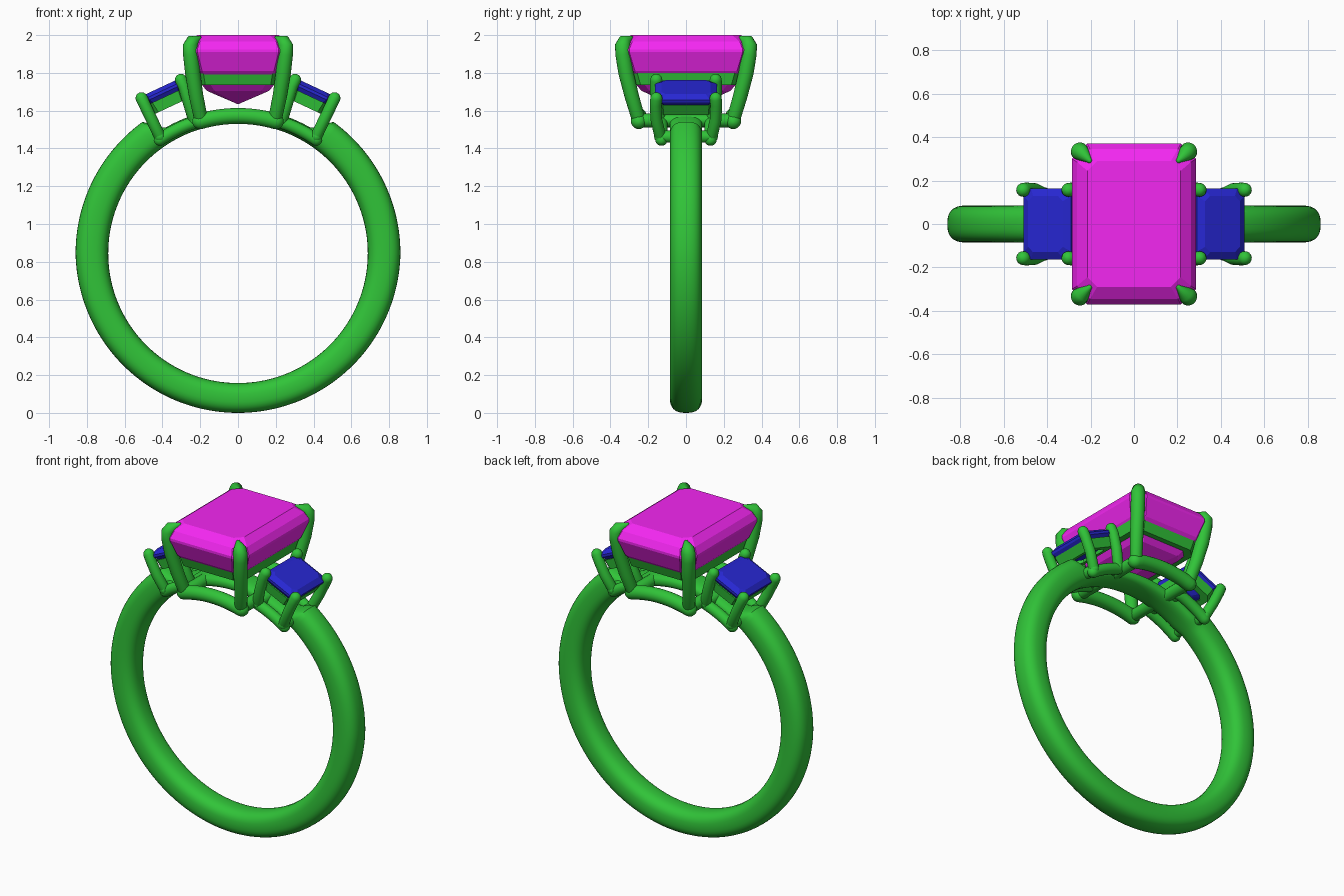
import bpy, bmesh
from math import sin, cos, pi, radians, copysign
from mathutils import Vector

if "Cube" in bpy.data.objects:
    bpy.data.objects.remove(bpy.data.objects["Cube"])


def material(name, rgb):
    m = bpy.data.materials.new(name)
    m.diffuse_color = (*rgb, 1)
    m.use_nodes = True
    m.node_tree.nodes["Principled BSDF"].inputs["Base Color"].default_value = m.diffuse_color
    return m


METAL = material("green_metal", (0.03, 0.55, 0.04))
PINK = material("magenta_gem", (0.9, 0.02, 0.88))
BLUE = material("blue_gem", (0.02, 0.02, 0.65))
CZ = 0.845                      # height of the finger hole centre


def skin(name, rings, mat, closed=False, smooth=None):
    """Join successive vertex rings with quads, capping the ends if open."""
    bm = bmesh.new()
    vs = [[bm.verts.new(p) for p in r] for r in rings]
    n = len(vs[0])
    pairs = list(zip(vs, vs[1:])) + ([(vs[-1], vs[0])] if closed else [])
    for a, b in pairs:
        for i in range(n):
            j = (i + 1) % n
            bm.faces.new((a[i], a[j], b[j], b[i]))
    if not closed:
        bm.faces.new(vs[0])
        bm.faces.new(vs[-1])
    bmesh.ops.recalc_face_normals(bm, faces=bm.faces)
    me = bpy.data.meshes.new(name)
    bm.to_mesh(me)
    bm.free()
    ob = bpy.data.objects.new(name, me)
    bpy.context.collection.objects.link(ob)
    me.materials.append(mat)
    if smooth:
        bpy.ops.object.select_all(action='DESELECT')
        ob.select_set(True)
        bpy.context.view_layer.objects.active = ob
        bpy.ops.object.shade_smooth_by_angle(angle=radians(smooth))
    return ob


def tube(name, pts, radii, sides=20):
    """Round wire with hemispherical ends."""
    pts = [Vector(p) for p in pts]
    if not isinstance(radii, (list, tuple)):
        radii = [radii] * len(pts)
    along = (pts[-1] - pts[0]).normalized()
    ref = Vector((1, 0, 0)) if abs(along.y) > 0.8 else Vector((0, 1, 0))
    d0, d1 = (pts[1] - pts[0]).normalized(), (pts[-1] - pts[-2]).normalized()
    st = []
    caps = [radians(a) for a in (85, 65, 45, 22)]
    for a in caps:
        st.append((pts[0] - d0 * radii[0] * sin(a), radii[0] * cos(a), d0))
    for i, p in enumerate(pts):
        t = (pts[min(i + 1, len(pts) - 1)] - pts[max(i - 1, 0)]).normalized()
        st.append((p, radii[i], t))
    for a in reversed(caps):
        st.append((pts[-1] + d1 * radii[-1] * sin(a), radii[-1] * cos(a), d1))
    rings = []
    for p, r, t in st:
        n = t.cross(ref).normalized()
        b = t.cross(n)
        rings.append([p + r * (n * cos(k * 2 * pi / sides) + b * sin(k * 2 * pi / sides))
                      for k in range(sides)])
    return skin(name, rings, METAL, smooth=60)


def octagon(hx, hy, c, z, place):
    """Rectangle with clipped corners."""
    q = [(hx, hy - c), (hx - c, hy), (c - hx, hy), (-hx, hy - c),
         (-hx, c - hy), (c - hx, -hy), (hx - c, -hy), (hx, c - hy)]
    return [place(x, y, z) for x, y in q]


def world(x, y, z):
    return Vector((x, y, z))


def side_frame(s):
    """Local (tangent, y, radius) frame of a side setting."""
    a = radians(25)
    return lambda u, v, w: Vector((s * (u * cos(a) + w * sin(a)), v,
                                   0.85 - u * sin(a) + w * cos(a)))


def arc(a0, a1, r, y, n=14):
    return [(r * sin(radians(a0 + (a1 - a0) * i / n)), y,
             CZ + r * cos(radians(a0 + (a1 - a0) * i / n))) for i in range(n + 1)]


# Band: soft rounded section, thinned beneath the stones
rings = []
for i in range(180):
    t = radians(i * 2)
    off = min(i * 2, 360 - i * 2)
    inner = 0.687
    outer = 0.845 + 0.015 * min(1, 1 + cos(t))
    k = min(1, max(0, (off - 31) / 5))
    outer = 0.768 + (outer - 0.768) * k
    mid, half = (inner + outer) / 2, (outer - inner) / 2
    ring = []
    for j in range(32):
        a = j * 2 * pi / 32
        y = 0.085 * copysign(abs(cos(a)) ** 0.78, cos(a))
        r = mid + half * copysign(abs(sin(a)) ** 0.78, sin(a))
        ring.append((r * sin(t), y, CZ + r * cos(t)))
    rings.append(ring)
skin("band", rings, METAL, closed=True, smooth=40)

# Centre stone: step cut with a keel
steps = [(0.215, 0.29, 0.045, 2.0), (0.262, 0.345, 0.06, 1.965), (0.285, 0.37, 0.07, 1.925),
         (0.285, 0.37, 0.07, 1.91), (0.25, 0.33, 0.06, 1.81), (0.165, 0.235, 0.04, 1.705),
         (0.003, 0.08, 0.002, 1.635)]
skin("centre_stone", [octagon(*s, world) for s in steps], PINK)

# Centre gallery rail
frame = [(0.25, 0.33, 0.06, 1.84), (0.228, 0.295, 0.055, 1.735),
         (0.175, 0.245, 0.045, 1.735), (0.2, 0.28, 0.05, 1.84)]
skin("centre_gallery", [octagon(*s, world) for s in frame], METAL, closed=True)

# Centre claws, cross bars and base arcs
for sx in (-1, 1):
    for sy in (-1, 1):
        path = [(0.195, 0.25, 1.55), (0.222, 0.288, 1.68), (0.24, 0.318, 1.8),
                (0.25, 0.333, 1.9), (0.25, 0.335, 1.945), (0.24, 0.325, 1.965),
                (0.205, 0.292, 1.985)]
        tube("centre_claw", [(sx * x, sy * y, z) for x, y, z in path],
             [0.036, 0.038, 0.04, 0.041, 0.041, 0.037, 0.012])
    tube("centre_cross_bar", [(sx * 0.195, -0.25, 1.548), (sx * 0.195, 0.25, 1.548)], 0.036)
for sy in (-1, 1):
    tube("centre_base_arc", arc(-16, 16, 0.727, sy * 0.25), 0.042)

# Side settings
for s in (-1, 1):
    P = side_frame(s)
    steps = [(0.088, 0.13, 0.025, 0.965), (0.12, 0.163, 0.036, 0.945), (0.12, 0.163, 0.036, 0.93),
             (0.095, 0.135, 0.03, 0.89), (0.03, 0.06, 0.01, 0.855)]
    skin("side_stone", [octagon(*q, P) for q in steps], BLUE)
    frame = [(0.112, 0.158, 0.036, 0.91), (0.1, 0.15, 0.032, 0.85),
             (0.065, 0.11, 0.025, 0.85), (0.08, 0.125, 0.028, 0.91)]
    skin("side_gallery", [octagon(*q, P) for q in frame], METAL, closed=True)
    for sy in (-1, 1):
        for u0, u1, w0 in ((0.116, 0.118, 0.735), (-0.085, -0.112, 0.735)):
            path = [(u0, 0.137, w0), ((u0 + u1) / 2, 0.157, 0.83),
                    (u1, 0.16, 0.92), (u1, 0.157, 0.955)]
            tube("side_claw", [P(u, sy * v, w) for u, v, w in path],
                 [0.031, 0.031, 0.031, 0.032])
        tube("side_base_arc", [(s * x, y, z) for x, y, z in arc(18, 34.5, 0.73, sy * 0.13)], 0.033)
    for u in (0.116, -0.085):
        tube("side_cross_bar", [P(u, -0.137, 0.73), P(u, 0.137, 0.73)], 0.032)
